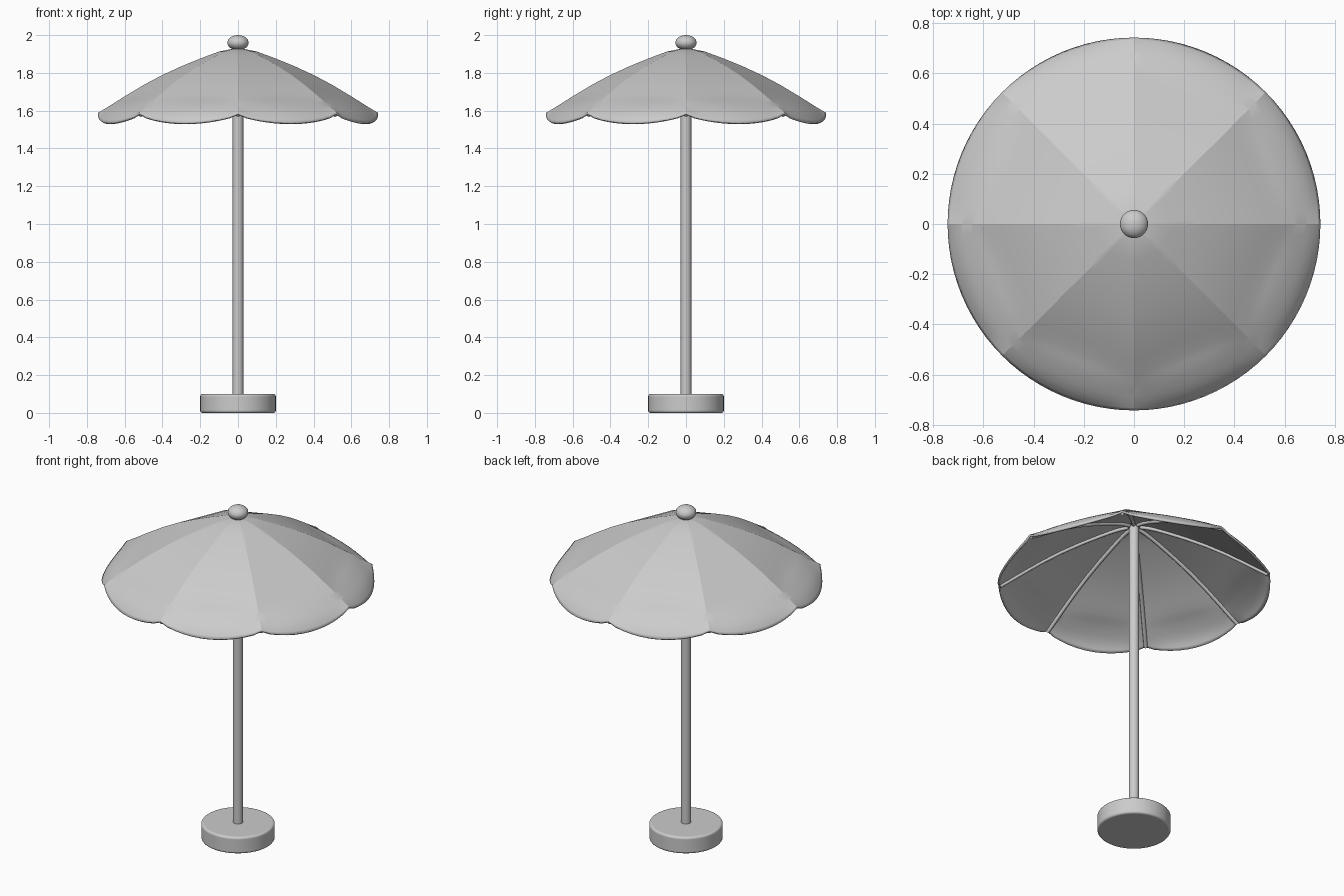
import bpy, bmesh
from math import sin, cos, pi, radians

if "Cube" in bpy.data.objects:
    bpy.data.objects.remove(bpy.data.objects["Cube"])

N = 8                 # canopy panels
SUB = 12              # columns per panel
HALF = pi / N
PROFILE = [(0.02, 1.929), (0.1, 1.913), (0.2, 1.876), (0.3, 1.835),
           (0.4, 1.789), (0.5, 1.736), (0.6, 1.676), (0.68, 1.625), (0.742, 1.588)]


def seam(s):
    f = min(s, 0.99999) * (len(PROFILE) - 1)
    i = int(f)
    f -= i
    (r0, z0), (r1, z1) = PROFILE[i], PROFILE[i + 1]
    return r0 + (r1 - r0) * f, z0 + (z1 - z0) * f


def ramp(x, a, b):
    x = max(0.0, min(1.0, (x - a) / (b - a)))
    return x * x * (3 - 2 * x)


def smooth(ob, angle):
    bpy.ops.object.select_all(action='DESELECT')
    ob.select_set(True)
    bpy.context.view_layer.objects.active = ob
    bpy.ops.object.shade_smooth_by_angle(angle=radians(angle))


def mesh_object(name, bm):
    me = bpy.data.meshes.new(name)
    bmesh.ops.recalc_face_normals(bm, faces=bm.faces)
    bm.to_mesh(me)
    bm.free()
    ob = bpy.data.objects.new(name, me)
    bpy.context.collection.objects.link(ob)
    return ob


# Canopy: flat panels between seams, curling out and down at a scalloped rim
bm = bmesh.new()
rows = []
steps = [i / 16 for i in range(13)] + [0.75 + 0.25 * i / 12 for i in range(1, 13)]
for s in steps:
    r, z = seam(s)
    row = []
    for k in range(N * SUB):
        t = (k % SUB) / SUB
        a = 2 * pi * k / (N * SUB)
        chord = cos(HALF) / cos((t - 0.5) * 2 * HALF)
        w = ramp(s, 0.72, 0.97)
        rr = r * (chord + (1 - chord) * w)
        drop = 0.053 * sin(pi * t) ** 0.7 * max(0, (s - 0.8) / 0.2) ** 1.8
        row.append(bm.verts.new((rr * cos(a), rr * sin(a), z - drop)))
    rows.append(row)
for lo, hi in zip(rows, rows[1:]):
    for k in range(N * SUB):
        j = (k + 1) % (N * SUB)
        bm.faces.new((lo[k], hi[k], hi[j], lo[j]))
bm.faces.new(rows[0])
canopy = mesh_object("canopy", bm)
if sum(p.normal.z for p in canopy.data.polygons) < 0:
    canopy.data.flip_normals()
sol = canopy.modifiers.new("thickness", 'SOLIDIFY')
sol.thickness = 0.012
sol.offset = -1
smooth(canopy, 17)

# Ribs: slim bars under each seam
for i in range(N):
    a = 2 * pi * i / N
    cu = bpy.data.curves.new("rib", 'CURVE')
    cu.dimensions = '3D'
    cu.bevel_depth = 0.011
    cu.bevel_resolution = 2
    cu.use_fill_caps = True
    pts = [seam(0.02 + 0.96 * j / 14) for j in range(15)]
    sp = cu.splines.new('POLY')
    sp.points.add(len(pts) - 1)
    for p, (r, z) in zip(sp.points, pts):
        p.co = (r * cos(a), r * sin(a), z - 0.018, 1)
    rib = bpy.data.objects.new("rib", cu)
    bpy.context.collection.objects.link(rib)

# Pole
bpy.ops.mesh.primitive_cylinder_add(vertices=32, radius=0.028, depth=1.85, location=(0, 0, 0.985))
pole = bpy.context.object
pole.name = "pole"
smooth(pole, 30)

# Base
bpy.ops.mesh.primitive_cylinder_add(vertices=64, radius=0.2, depth=0.1, location=(0, 0, 0.05))
base = bpy.context.object
base.name = "base"
bev = base.modifiers.new("soft_edge", 'BEVEL')
bev.width = 0.012
bev.segments = 4
smooth(base, 30)

# Finial
bpy.ops.mesh.primitive_uv_sphere_add(segments=32, ring_count=16, radius=1, location=(0, 0, 1.96))
finial = bpy.context.object
finial.name = "finial"
finial.scale = (0.056, 0.056, 0.04)
smooth(finial, 30)
